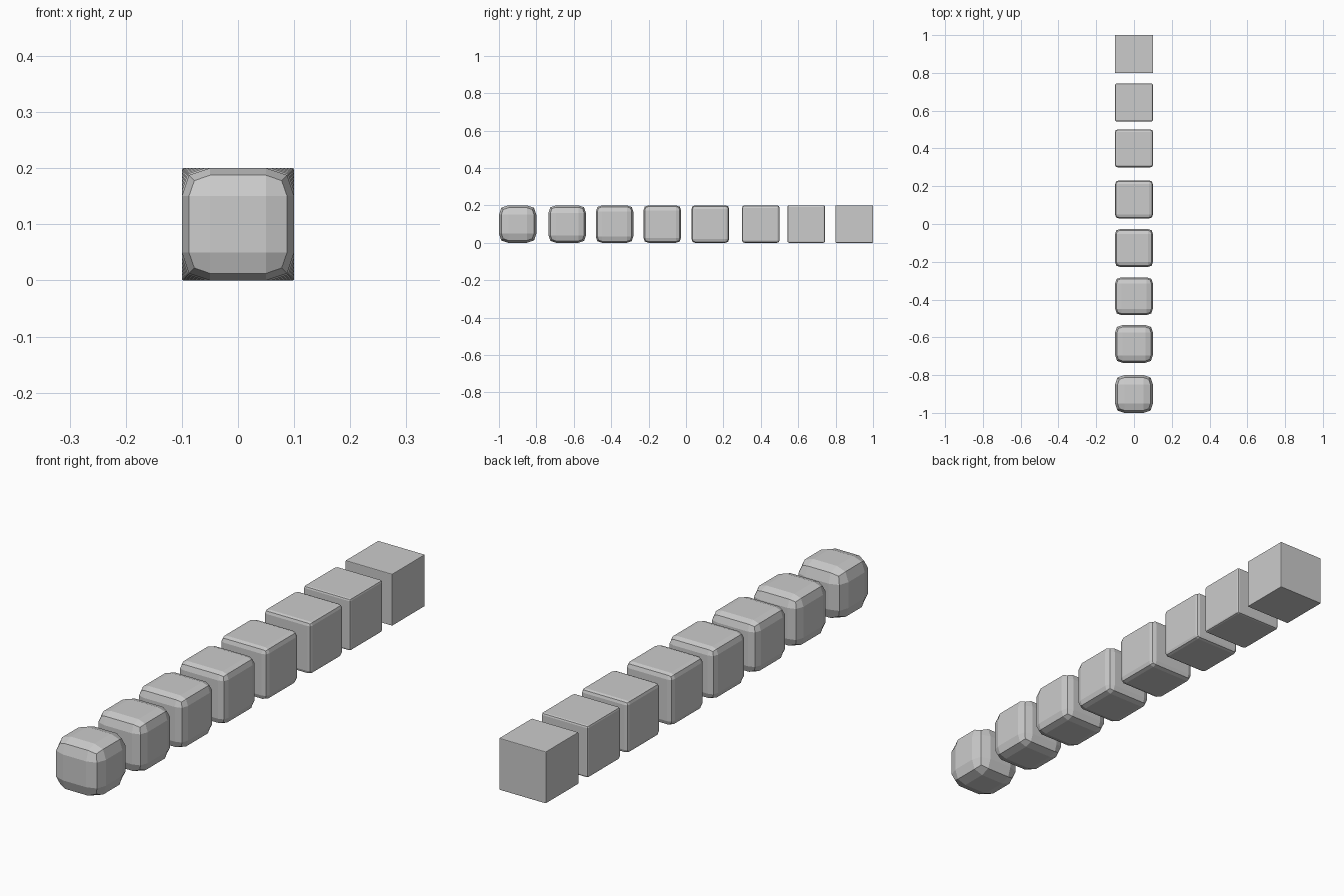
import bpy, bmesh
from mathutils import Vector

if "Cube" in bpy.data.objects:
    bpy.data.objects.remove(bpy.data.objects["Cube"])

HALF = 0.1
# y position and support-loop inset (fraction of the half size) of each cube
CUBES = [(-0.90, 1.00), (-0.635, 0.80), (-0.382, 0.66), (-0.127, 0.52),
         (0.13, 0.39), (0.40, 0.26), (0.643, 0.15), (0.90, 0.05)]


def rounded_cube(name, y, inset):
    bm = bmesh.new()
    bmesh.ops.create_cube(bm, size=2 * HALF)
    # support loops around every axis; they meet in one middle loop at inset 1
    a = HALF * (1 - inset)
    for axis in range(3):
        for d in ({a, -a} if a > 1e-5 else {0.0}):
            n = Vector((0, 0, 0))
            n[axis] = 1
            bmesh.ops.bisect_plane(bm, geom=bm.verts[:] + bm.edges[:] + bm.faces[:],
                                   dist=1e-6, plane_co=n * d, plane_no=n)
    mesh = bpy.data.meshes.new(name)
    bm.to_mesh(mesh)
    bm.free()
    obj = bpy.data.objects.new(name, mesh)
    bpy.context.collection.objects.link(obj)
    obj.location = (0, y, HALF)
    # one smoothing step, left flat shaded
    sub = obj.modifiers.new("rounding", 'SUBSURF')
    sub.levels = sub.render_levels = 1
    sub.use_limit_surface = False
    return obj


# row of cubes, roundest at the front and sharpest at the back
for i, (y, inset) in enumerate(CUBES):
    rounded_cube(f"rounded_cube_{i + 1}", y, inset)
